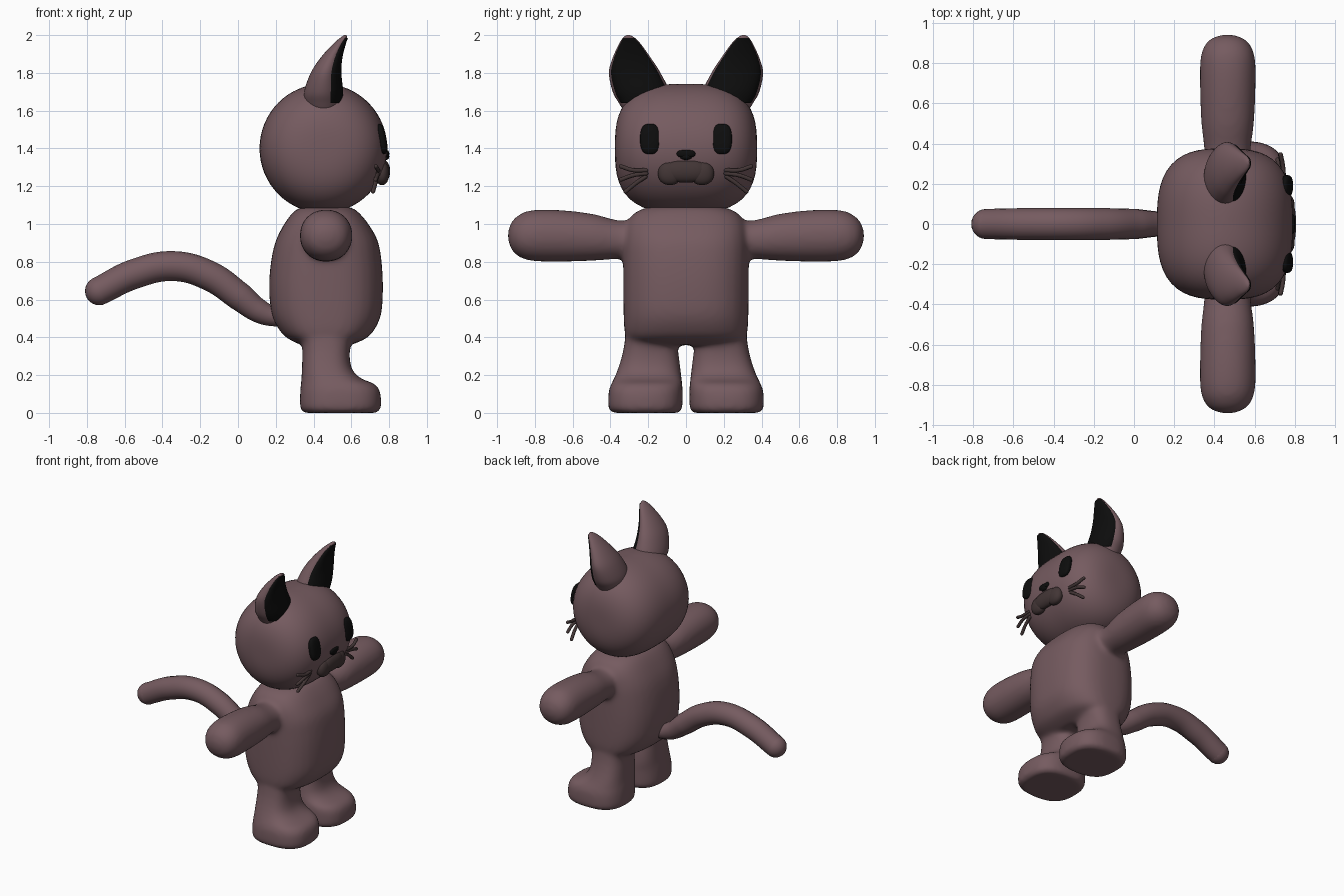
import bpy, bmesh, math
from mathutils import Matrix, Vector

if "Cube" in bpy.data.objects:
    bpy.data.objects.remove(bpy.data.objects["Cube"])


def material(name, rgb):
    m = bpy.data.materials.new(name)
    m.diffuse_color = (*rgb, 1)
    m.use_nodes = True
    m.node_tree.nodes["Principled BSDF"].inputs["Base Color"].default_value = m.diffuse_color
    return m


FUR = material("fur", (0.18, 0.105, 0.117))
DARK = material("dark_fur", (0.055, 0.036, 0.036))
BLACK = material("black", (0.004, 0.004, 0.004))


def finish(bm, name, mat):
    bmesh.ops.recalc_face_normals(bm, faces=bm.faces)
    for f in bm.faces:
        f.smooth = True
    me = bpy.data.meshes.new(name)
    bm.to_mesh(me)
    bm.free()
    me.materials.append(mat)
    ob = bpy.data.objects.new(name, me)
    bpy.context.collection.objects.link(ob)
    return ob


def smooth_rows(rows, steps):
    """Catmull-Rom interpolation of section rows."""
    out = []
    for i in range(len(rows) - 1):
        a, b, c, d = rows[max(i - 1, 0)], rows[i], rows[i + 1], rows[min(i + 2, len(rows) - 1)]
        for k in range(steps):
            t = k / steps
            out.append([0.5 * (2 * q + (r - p) * t + (2 * p - 5 * q + 4 * r - s) * t * t
                               + (3 * q - p - 3 * r + s) * t ** 3) for p, q, r, s in zip(a, b, c, d)])
    return out + [list(rows[-1])]


def loft(bm, rows, place, n=2.0, seg=40, steps=5):
    """Rows are (t, u_min, u_max, v_min, v_max); sections are superellipses."""
    rings = []
    for t, u0, u1, v0, v1 in smooth_rows(rows, steps):
        ring = []
        for i in range(seg):
            a = 2 * math.pi * i / seg
            c, s = math.cos(a), math.sin(a)
            k = (abs(c) ** n + abs(s) ** n) ** (-1 / n)
            ring.append(bm.verts.new(place((u0 + u1) / 2 + k * c * (u1 - u0) / 2,
                                           (v0 + v1) / 2 + k * s * (v1 - v0) / 2, t)))
        rings.append(ring)
    for a, b in zip(rings, rings[1:]):
        for i in range(seg):
            j = (i + 1) % seg
            bm.faces.new((a[i], a[j], b[j], b[i]))
    bm.faces.new(rings[0])
    bm.faces.new(rings[-1])


def blob(bm, centre, radii, m=2.0, n=2.0, tilt=0.0, seg=32):
    """Superellipsoid: exponent m in the xz plane, n along y."""
    vs = bmesh.ops.create_uvsphere(bm, u_segments=seg, v_segments=seg // 2, radius=1)["verts"]
    rot = Matrix.Rotation(tilt, 3, 'Y')
    for v in vs:
        x, y, z = (abs(c) for c in v.co)
        k = ((x ** m + z ** m) ** (n / m) + y ** n) ** (-1 / n)
        v.co = rot @ Vector([c * k * r for c, r in zip(v.co, radii)]) + Vector(centre)


# Body, arms and legs, fused into one soft skin
bm = bmesh.new()
loft(bm, [(0.36, 0.33, 0.60, -0.26, 0.26), (0.39, 0.27, 0.67, -0.31, 0.31),
          (0.43, 0.225, 0.715, -0.325, 0.325), (0.52, 0.18, 0.757, -0.33, 0.33),
          (0.66, 0.165, 0.767, -0.332, 0.332), (0.80, 0.175, 0.76, -0.332, 0.332),
          (0.91, 0.20, 0.74, -0.33, 0.33), (1.00, 0.245, 0.69, -0.315, 0.315),
          (1.06, 0.29, 0.64, -0.27, 0.27), (1.09, 0.33, 0.60, -0.20, 0.20)],
     lambda u, v, t: (u, v, t), n=2.7)
for s in (-1, 1):
    loft(bm, [(0.20, 0.35, 0.58, 0.82, 1.01), (0.36, 0.35, 0.58, 0.815, 1.02),
              (0.50, 0.335, 0.597, 0.805, 1.055), (0.68, 0.328, 0.605, 0.80, 1.075),
              (0.82, 0.33, 0.603, 0.805, 1.073), (0.89, 0.352, 0.58, 0.83, 1.045),
              (0.927, 0.39, 0.54, 0.87, 1.005), (0.944, 0.45, 0.48, 0.925, 0.955)],
         lambda u, v, t: (u, s * t, v), n=2.1)
    loft(bm, [(0.0, 0.35, 0.735, 0.04, 0.385), (0.02, 0.33, 0.755, 0.02, 0.41),
              (0.07, 0.328, 0.757, 0.018, 0.412), (0.12, 0.33, 0.75, 0.018, 0.408),
              (0.155, 0.333, 0.72, 0.02, 0.395), (0.18, 0.336, 0.655, 0.023, 0.382),
              (0.22, 0.338, 0.61, 0.028, 0.365), (0.28, 0.34, 0.592, 0.035, 0.345),
              (0.36, 0.34, 0.595, 0.045, 0.327), (0.50, 0.32, 0.62, 0.05, 0.31)],
         lambda u, v, t: (u, s * v, t), n=2.7)
body = finish(bm, "body", FUR)
rm = body.modifiers.new("fuse", 'REMESH')
rm.mode, rm.voxel_size, rm.use_smooth_shade = 'VOXEL', 0.014, True
sm = body.modifiers.new("soften", 'SMOOTH')
sm.factor, sm.iterations = 0.5, 16

# Head: round from the side, squarish from the front
bm = bmesh.new()
blob(bm, (0.452, 0, 1.40), (0.338, 0.376, 0.342), m=2, n=2.9, seg=64)
finish(bm, "head", FUR)

# Ears: forward-curling horns with a black inner face
EAR = [(1.60, 0.38, 0.53, 0.17, 0.33), (1.64, 0.358, 0.545, 0.12, 0.355),
       (1.70, 0.35, 0.552, 0.09, 0.388), (1.80, 0.385, 0.542, 0.135, 0.408),
       (1.88, 0.437, 0.548, 0.187, 0.388), (1.95, 0.50, 0.565, 0.237, 0.356),
       (1.985, 0.54, 0.577, 0.27, 0.335), (2.0, 0.562, 0.574, 0.297, 0.315)]
INNER = []
for z, x0, x1, y0, y1 in EAR[1:-1]:
    cy, ry = (y0 + y1) / 2, (y1 - y0) / 2 * 0.92
    INNER.append((z, x1 + 0.005 - 0.7 * (x1 - x0), x1 + 0.005, cy - ry, cy + ry))
for s, side in ((-1, "right"), (1, "left")):
    for part, rows, mat in (("ear", EAR, FUR), ("inner_ear", INNER, BLACK)):
        bm = bmesh.new()
        loft(bm, rows, lambda u, v, t: (u, s * v, t))
        finish(bm, f"{side}_{part}", mat)
    # Eyes
    bm = bmesh.new()
    blob(bm, (0.762, s * 0.19, 1.45), (0.024, 0.053, 0.081), m=2.5, n=2.8, tilt=math.radians(-10))
    finish(bm, f"{side}_eye", BLACK)

# Nose
bm = bmesh.new()
blob(bm, (0.783, 0, 1.372), (0.018, 0.05, 0.02), m=2.5, n=3)
blob(bm, (0.783, 0, 1.357), (0.018, 0.033, 0.018))
finish(bm, "nose", BLACK)

# Muzzle: a middle pad and two drooping cheeks
bm = bmesh.new()
blob(bm, (0.768, 0, 1.28), (0.038, 0.11, 0.06), n=2.8)
for s in (-1, 1):
    blob(bm, (0.762, s * 0.085, 1.268), (0.038, 0.063, 0.062), m=2.2, n=2.2)
finish(bm, "muzzle", DARK)


def tube(name, points, radius, mat, scales=None):
    cu = bpy.data.curves.new(name, 'CURVE')
    cu.dimensions, cu.bevel_depth, cu.bevel_resolution = '3D', radius, 6
    cu.resolution_u, cu.use_fill_caps = 10, True
    sp = cu.splines.new('BEZIER')
    sp.bezier_points.add(len(points) - 1)
    for i, (b, p) in enumerate(zip(sp.bezier_points, points)):
        b.co = p
        b.handle_left_type = b.handle_right_type = 'AUTO'
        b.radius = scales[i] if scales else 1
    tmp = bpy.data.objects.new(name, cu)
    bpy.context.collection.objects.link(tmp)
    bpy.context.view_layer.update()
    me = bpy.data.meshes.new_from_object(tmp.evaluated_get(bpy.context.evaluated_depsgraph_get()))
    bm = bmesh.new()
    bm.from_mesh(me)
    bpy.data.objects.remove(tmp)
    # rounded ends
    for p, k in ((points[0], scales[0] if scales else 1), (points[-1], scales[-1] if scales else 1)):
        blob(bm, p, [radius * k] * 3, seg=24)
    return finish(bm, name, mat)


# Tail
tube("tail", [(-0.735, 0, 0.645), (-0.55, 0, 0.735), (-0.34, 0, 0.777), (-0.15, 0, 0.725),
              (0.01, 0, 0.615), (0.11, 0, 0.54), (0.19, 0, 0.51), (0.27, 0, 0.51)],
     0.079, FUR, [0.95, 1, 1, 1, 0.95, 0.8, 0.65, 0.6])

# Whiskers
WHISKERS = {"upper": [(0.742, 0.21, 1.285), (0.742, 0.28, 1.285), (0.73, 0.345, 1.305)],
            "middle": [(0.738, 0.21, 1.268), (0.738, 0.28, 1.258), (0.728, 0.345, 1.235)],
            "lower": [(0.732, 0.215, 1.25), (0.728, 0.26, 1.22), (0.715, 0.32, 1.172)]}
for s, side in ((-1, "right"), (1, "left")):
    for level, pts in WHISKERS.items():
        tube(f"{side}_{level}_whisker", [(x, s * y, z) for x, y, z in pts], 0.011, DARK)
